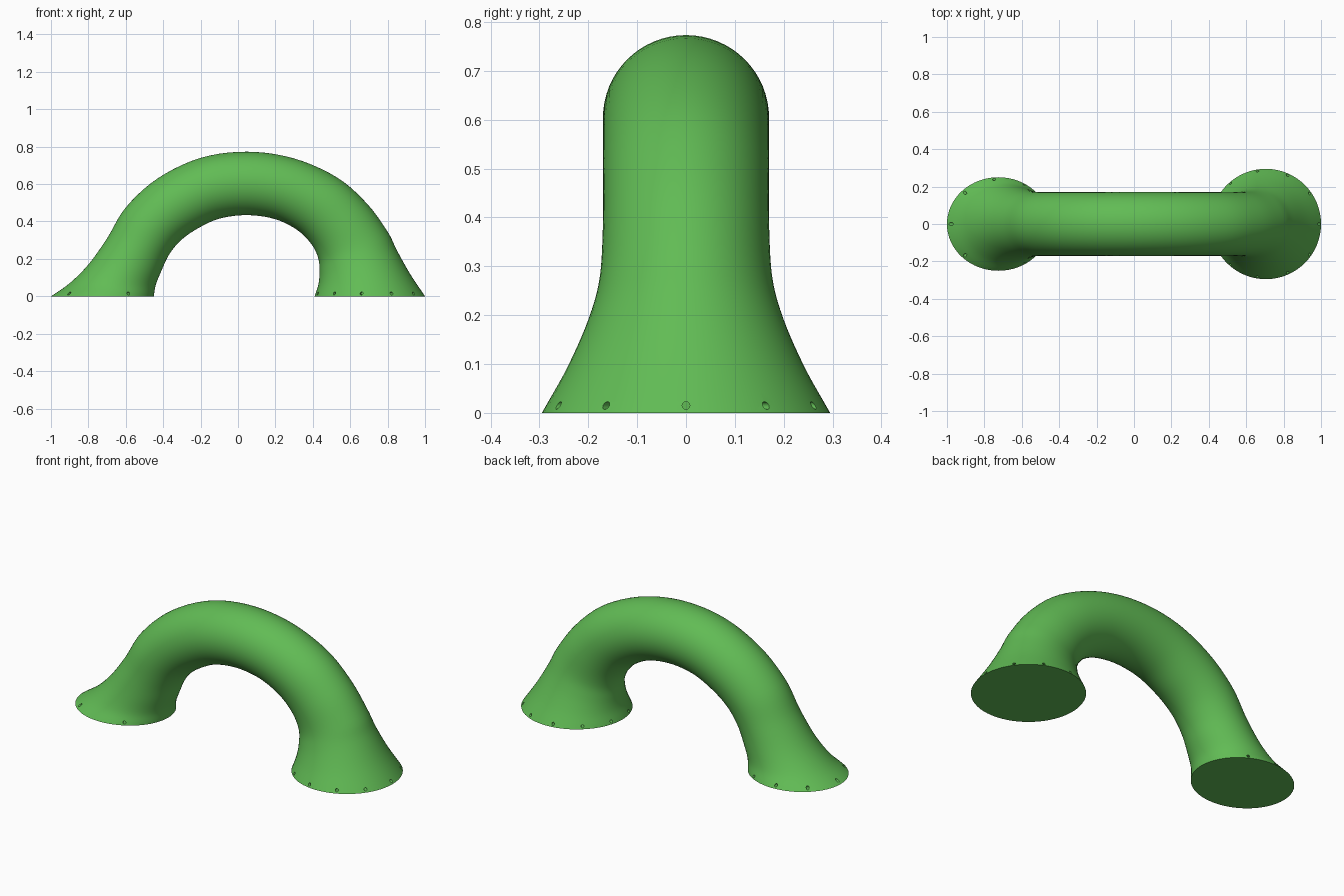
import bpy, bmesh
from math import sin, cos, pi, radians
from mathutils import Vector, Matrix

if "Cube" in bpy.data.objects:
    bpy.data.objects.remove(bpy.data.objects["Cube"])

green = bpy.data.materials.new("green")
green.diffuse_color = (0.12, 0.5, 0.09, 1)
green.use_nodes = True
green.node_tree.nodes["Principled BSDF"].inputs["Base Color"].default_value = green.diffuse_color

# Cross-sections along the arch: outer x, outer z, inner x, inner z, half width
stations = [Vector(s) for s in (
    (-1.00, 0.00, -0.45, 0.00, 0.25),
    (-0.90, 0.07, -0.44, 0.06, 0.21),
    (-0.80, 0.17, -0.41, 0.135, 0.186),
    (-0.70, 0.31, -0.37, 0.22, 0.172),
    (-0.60, 0.475, -0.31, 0.295, 0.17),
    (-0.43, 0.63, -0.22, 0.36, 0.17),
    (-0.20, 0.74, -0.10, 0.415, 0.17),
    (0.05, 0.773, 0.05, 0.434, 0.17),
    (0.30, 0.737, 0.20, 0.412, 0.17),
    (0.53, 0.635, 0.32, 0.352, 0.17),
    (0.69, 0.495, 0.395, 0.275, 0.17),
    (0.80, 0.345, 0.43, 0.20, 0.177),
    (0.85, 0.245, 0.436, 0.13, 0.20),
    (0.92, 0.12, 0.43, 0.065, 0.243),
    (1.00, 0.00, 0.41, 0.00, 0.295))]


def smooth_path(pts, steps):
    """Catmull-Rom through the stations."""
    p = [2 * pts[0] - pts[1]] + pts + [2 * pts[-1] - pts[-2]]
    out = []
    for i in range(1, len(p) - 2):
        a, b, c, d = p[i - 1:i + 3]
        for k in range(steps):
            t = k / steps
            out.append(0.5 * (2 * b + (c - a) * t + (2 * a - 5 * b + 4 * c - d) * t * t
                              + (3 * b - a - 3 * c + d) * t ** 3))
    return out + [pts[-1]]


def make_object(name, bm):
    bmesh.ops.recalc_face_normals(bm, faces=bm.faces)
    me = bpy.data.meshes.new(name)
    bm.to_mesh(me)
    bm.free()
    me.materials.append(green)
    ob = bpy.data.objects.new(name, me)
    bpy.context.collection.objects.link(ob)
    return ob


# Arched pipe with flared feet
N = 64
bm = bmesh.new()
rings = []
for ox, oz, ix, iz, w in smooth_path(stations, 5):
    outer, inner = Vector((ox, 0, oz)), Vector((ix, 0, iz))
    mid, half = (outer + inner) / 2, (outer - inner) / 2
    rings.append([bm.verts.new(mid + half * cos(2 * pi * k / N) + Vector((0, w * sin(2 * pi * k / N), 0)))
                  for k in range(N)])
for a, b in zip(rings, rings[1:]):
    for k in range(N):
        bm.faces.new((a[k], a[(k + 1) % N], b[(k + 1) % N], b[k]))
bm.faces.new(rings[0])
bm.faces.new(rings[-1])
pipe = make_object("arched_pipe", bm)

# Small holes around the rim of each foot
bm = bmesh.new()
feet = ((-0.725, 0.275, 0.25, (180, 134, 95, 59, -134, -59)),
        (0.705, 0.295, 0.295, (0, 35, -35, 66, -66, 99, -99, 131, -131, 164, -164)))
for cx, rx, ry, angles in feet:
    for deg in angles:
        a = radians(deg)
        m = (Matrix.Translation((cx + 0.96 * rx * cos(a), 0.96 * ry * sin(a), 0.015))
             @ Matrix.Rotation(a, 4, 'Z') @ Matrix.Rotation(pi / 2, 4, 'Y'))
        bmesh.ops.create_cone(bm, cap_ends=True, segments=12, radius1=0.008,
                              radius2=0.008, depth=0.07, matrix=m)
cutter = make_object("hole_cutter", bm)
cutter.hide_render = True

bpy.context.view_layer.objects.active = pipe
pipe.select_set(True)
mod = pipe.modifiers.new("holes", 'BOOLEAN')
mod.operation = 'DIFFERENCE'
mod.solver = 'EXACT'
mod.object = cutter
bpy.ops.object.modifier_apply(modifier=mod.name)
bpy.data.objects.remove(cutter)
bpy.ops.object.shade_smooth_by_angle(angle=radians(35))
